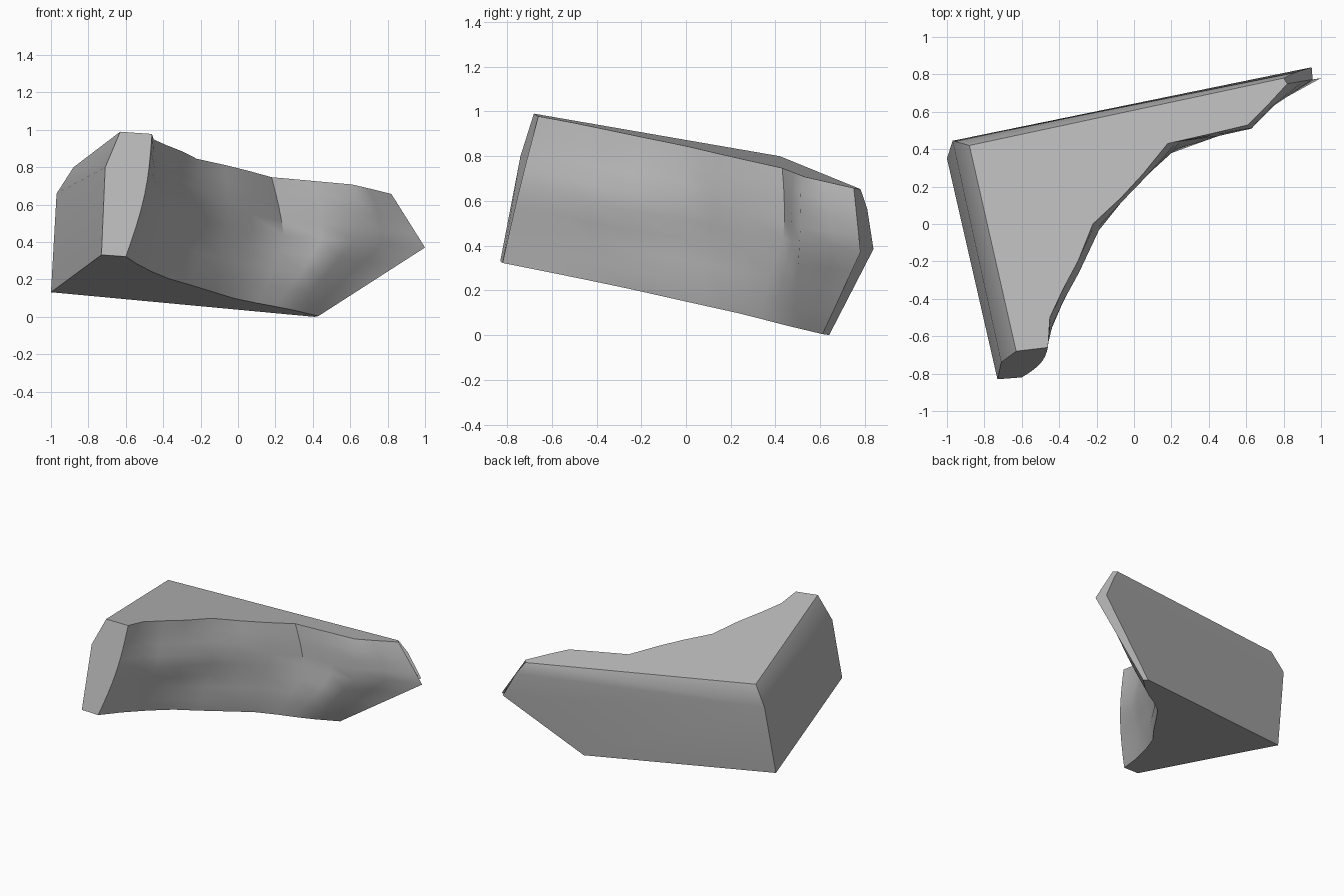
import bpy
import bmesh
import math
from mathutils import Vector, noise

cube = bpy.data.objects.get("Cube")
if cube:
    bpy.data.objects.remove(cube, do_unlink=True)


def flat_material(name, color):
    material = bpy.data.materials.new(name)
    material.use_nodes = True
    material.diffuse_color = color
    shader = next(n for n in material.node_tree.nodes if n.type == "BSDF_PRINCIPLED")
    shader.inputs["Base Color"].default_value = color
    return material


# The top and the underside are parallel tilted planes
def on_top(x, y):
    return Vector((x, y, 0.835 - 0.048 * x - 0.184 * y))


def on_bottom(x, y):
    return Vector((x, y, 0.14 - 0.056 * x - 0.182 * y))


# Plan outlines of the hollow inner side: upper rim, middle bulge, lower rim
upper_rim = [(-.46, -.66), (-.45, -.5), (-.38, -.35), (-.3, -.2), (-.22, 0), (-.07, .14),
             (.05, .27), (.18, .43), (.4, .48), (.61, .53), (.7, .62), (.82, .75)]
middle = [(-.5, -.745), (-.45, -.54), (-.4, -.41), (-.31, -.26), (-.2, -.03), (-.06, .12),
          (.08, .26), (.25, .43), (.45, .47), (.62, .505), (.78, .66), (1, .78)]
lower_rim = [(-.6, -.82), (-.54, -.62), (-.46, -.42), (-.37, -.24), (-.26, -.1), (-.13, .08),
             (-.02, .23), (.1, .33), (.2, .4), (.3, .48), (.37, .55), (.43, .61)]
ROWS = 8


def inner_column(index):
    """Points down the inner side, rounded at the front and pointed at the far tip."""
    u = index / (len(middle) - 1)
    top = on_top(*upper_rim[index])
    bottom = on_bottom(*lower_rim[index])
    centre = (top + bottom) / 2
    bulge = Vector((*middle[index], centre.z + 0.04 * u)) - centre
    points = []
    for row in range(ROWS + 1):
        s = row / ROWS
        rounded = math.sin(math.pi * s)
        pointed = 1 - abs(2 * s - 1)
        p = top.lerp(bottom, s) + bulge * (rounded * (1 - u) + pointed * u)
        if 0 < row < ROWS and 0 < u < 1:
            # Weathered lumps pushed along the facing direction of the hollow
            p += Vector((0.7, -0.7, 0)) * 0.03 * noise.noise(p * 4)
        points.append(p)
    return points


def build_slab():
    bm = bmesh.new()
    grid = [[bm.verts.new(p) for p in inner_column(i)] for i in range(len(middle))]

    # Outer corners
    front_top = bm.verts.new(on_top(-.63, -.68))
    corner_top = bm.verts.new(on_top(-.88, .42))
    tip_top = bm.verts.new(on_top(.8, .78))
    front_shoulder = bm.verts.new((-.71, -.74, .8))
    corner_shoulder = bm.verts.new((-.97, .445, .66))
    tip_shoulder = bm.verts.new((.86, .81, .565))
    tip = bm.verts.new((.95, .838, .385))
    front_foot = bm.verts.new(on_bottom(-.73, -.83))
    corner_foot = bm.verts.new(on_bottom(-1, .35))
    tip_foot = bm.verts.new(on_bottom(.41, .64))

    # Hollow inner side
    for left, right in zip(grid, grid[1:]):
        for row in range(ROWS):
            bm.faces.new((left[row], left[row + 1], right[row + 1], right[row]))

    # Top, underside, the two ends, the two outer walls and their chamfers
    rim = [column[0] for column in reversed(grid)]
    base = [column[-1] for column in reversed(grid)]
    for face in (
        [front_top, corner_top, tip_top] + rim,
        [front_foot, corner_foot, tip_foot] + base,
        [front_top, front_shoulder, front_foot] + grid[0][::-1],
        [tip_top, tip_shoulder, tip, tip_foot] + grid[-1][::-1],
        [front_foot, corner_foot, corner_shoulder, front_shoulder],
        [front_shoulder, corner_shoulder, corner_top, front_top],
        [corner_foot, tip_foot, tip, tip_shoulder, corner_shoulder],
        [corner_shoulder, tip_shoulder, tip_top, corner_top],
    ):
        bm.faces.new(face)

    # Rest the lowest point on the ground
    lowest = min(v.co.z for v in bm.verts)
    bmesh.ops.translate(bm, verts=bm.verts, vec=(0, 0, -lowest))
    bmesh.ops.recalc_face_normals(bm, faces=bm.faces)
    mesh = bpy.data.meshes.new("rock_slab")
    bm.to_mesh(mesh)
    bm.free()
    return mesh


slab = bpy.data.objects.new("rock_slab", build_slab())
bpy.context.collection.objects.link(slab)
slab.data.materials.append(flat_material("stone grey", (0.5, 0.5, 0.5, 1)))

# Smooth lumps with crisp main edges
bpy.ops.object.select_all(action="DESELECT")
slab.select_set(True)
bpy.context.view_layer.objects.active = slab
bpy.ops.object.shade_smooth_by_angle(angle=math.radians(35))
weighted = slab.modifiers.new("weighted_normals", "WEIGHTED_NORMAL")
weighted.keep_sharp = True
